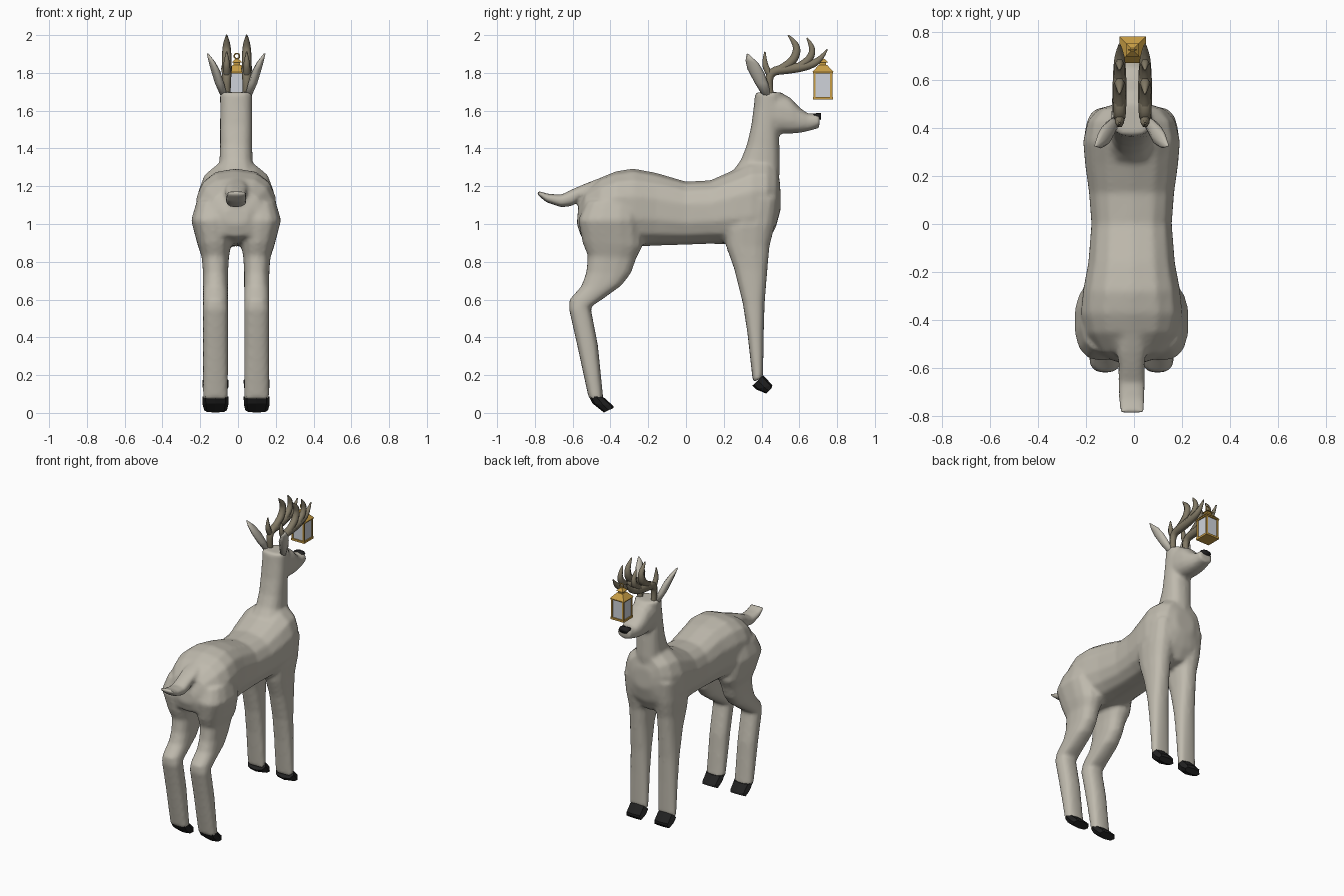
import bpy, bmesh, math
from mathutils import Vector

CX = -0.01  # centre line of the animal


def material(name, col):
    m = bpy.data.materials.new(name)
    m.diffuse_color = (*col, 1)
    return m


COAT = material("coat", (0.52, 0.49, 0.42))
HORN = material("horn", (0.22, 0.19, 0.13))
BLACK = material("black", (0.015, 0.015, 0.015))
BRASS = material("brass", (0.58, 0.34, 0.06))
GLASS = material("glass", (0.62, 0.65, 0.70))


def loft(bm, rings, xc=0.0, side=1, n=14, boxy=0.8):
    """Each ring: (y1, z1, y2, z2, half width[, x centre]) = two outline points in side view."""
    loops = []
    for r in rings:
        y1, z1, y2, z2, w = r[:5]
        x = CX + side * (r[5] if len(r) > 5 else xc)
        a, b = Vector((x, y1, z1)), Vector((x, y2, z2))
        mid, half = (a + b) / 2, (b - a) / 2
        loop = []
        for i in range(n):
            t = 2 * math.pi * i / n
            c, s = math.cos(t), math.sin(t)
            c = math.copysign(abs(c) ** boxy, c)
            s = math.copysign(abs(s) ** boxy, s)
            loop.append(bm.verts.new(mid + half * c + Vector((w * s, 0, 0))))
        loops.append(loop)
    faces = []
    for p, q in zip(loops, loops[1:]):
        for i in range(n):
            j = (i + 1) % n
            faces.append(bm.faces.new((p[i], p[j], q[j], q[i])))
    faces += [bm.faces.new(loops[0]), bm.faces.new(loops[-1])]
    bmesh.ops.recalc_face_normals(bm, faces=faces)


def finish(bm, name, mat, smooth=True):
    me = bpy.data.meshes.new(name)
    bm.to_mesh(me)
    bm.free()
    ob = bpy.data.objects.new(name, me)
    bpy.context.collection.objects.link(ob)
    me.materials.append(mat)
    for p in me.polygons:
        p.use_smooth = smooth
    return ob


# Torso, neck, head, tail and legs, fused into one skin
torso = [(-.578, 1.0, -.57, 1.09, .06), (-.555, .93, -.53, 1.18, .14),
         (-.47, .90, -.45, 1.247, .195), (-.38, .89, -.37, 1.28, .215),
         (-.27, .88, -.28, 1.294, .205), (-.16, .885, -.16, 1.272, .183),
         (0, .89, 0, 1.225, .17), (.13, .895, .13, 1.232, .18),
         (.25, .89, .25, 1.285, .197), (.35, .88, .34, 1.33, .205),
         (.43, .90, .43, 1.33, .185), (.475, .98, .48, 1.30, .14),
         (.502, 1.08, .498, 1.22, .07)]
neck = [(.24, 1.27, .49, 1.20, .12), (.29, 1.34, .498, 1.30, .09),
        (.322, 1.42, .495, 1.40, .086), (.345, 1.52, .492, 1.50, .086),
        (.358, 1.62, .51, 1.60, .086), (.366, 1.698, .51, 1.698, .086)]
head = [(.43, 1.50, .40, 1.695, .084), (.50, 1.478, .49, 1.698, .084),
        (.56, 1.478, .55, 1.672, .08), (.61, 1.483, .60, 1.618, .07),
        (.655, 1.494, .645, 1.585, .06), (.705, 1.508, .71, 1.585, .05)]
tail = [(-.48, 1.12, -.44, 1.25, .06), (-.55, 1.15, -.53, 1.215, .058),
        (-.60, 1.095, -.59, 1.19, .056), (-.66, 1.088, -.66, 1.156, .056),
        (-.74, 1.115, -.73, 1.16, .056), (-.79, 1.158, -.785, 1.176, .056)]
hind = [(-.53, 1.12, -.25, 1.12, .095, .115), (-.572, 1.02, -.24, 1.02, .115, .125),
        (-.548, .90, -.23, .88, .09, .115), (-.52, .83, -.262, .82, .073, .11),
        (-.53, .74, -.29, .74, .067, .109), (-.555, .67, -.34, .675, .067, .109),
        (-.618, .60, -.43, .61, .067, .109), (-.62, .55, -.505, .56, .067, .109),
        (-.577, .36, -.466, .36, .067, .109), (-.515, .075, -.437, .07, .067, .109)]
fore = [(.23, 1.12, .49, 1.14, .09, .105), (.20, .97, .472, 1.0, .09, .105),
        (.212, .88, .443, .88, .075, .108), (.255, .76, .432, .76, .068, .109),
        (.30, .58, .417, .58, .067, .109), (.325, .42, .412, .42, .067, .109),
        (.354, .16, .408, .19, .067, .109)]
bm = bmesh.new()
for part in (torso, neck, head, tail):
    loft(bm, part)
for s in (-1, 1):
    loft(bm, hind, side=s)
    loft(bm, fore, side=s)
body = finish(bm, "body", COAT)
rm = body.modifiers.new("fuse", 'REMESH')
rm.mode = 'VOXEL'
rm.voxel_size = 0.013
rm.use_smooth_shade = True
sm = body.modifiers.new("soften", 'SMOOTH')
sm.factor = 0.5
sm.iterations = 4

# Hooves
hind_hoof = [(-.515, .09, -.435, .082, .069), (-.495, .05, -.384, .036, .068),
             (-.435, .002, -.384, .026, .06)]
fore_hoof = [(.352, .145, .408, .2, .069), (.37, .125, .457, .147, .068),
             (.425, .102, .453, .13, .06)]
for s, label in ((-1, "left"), (1, "right")):
    for name, rings in (("hind_hoof_", hind_hoof), ("front_hoof_", fore_hoof)):
        bm = bmesh.new()
        loft(bm, rings, xc=.109, side=s, n=8)
        finish(bm, name + label, BLACK, False)

# Nose
bm = bmesh.new()
loft(bm, [(.675, 1.57, .675, 1.583, .035), (.695, 1.558, .695, 1.588, .042),
          (.716, 1.55, .714, 1.587, .035)], n=8)
finish(bm, "nose", BLACK)

# Ears: thin leaves leaning outwards
ear = [(.405, 1.68, .45, 1.68, .018, .065), (.365, 1.745, .435, 1.745, .024, .088),
       (.325, 1.82, .415, 1.80, .024, .108), (.315, 1.865, .385, 1.85, .017, .128),
       (.322, 1.902, .332, 1.9, .005, .15)]
for s, label in ((-1, "left"), (1, "right")):
    bm = bmesh.new()
    loft(bm, ear, side=s, n=8, boxy=1)
    finish(bm, "ear_" + label, COAT)

# Antlers: one beam with upright tines, points are (y, z, radius)
branches = [
    [(.45, 1.67, .02), (.435, 1.74, .022), (.45, 1.81, .026), (.54, 1.82, .03),
     (.64, 1.835, .027), (.71, 1.865, .02), (.748, 1.925, .004)],
    [(.45, 1.78, .02), (.425, 1.82, .02), (.415, 1.86, .016), (.418, 1.912, .004)],
    [(.49, 1.815, .024), (.56, 1.85, .027), (.592, 1.92, .024), (.57, 1.97, .016), (.54, 2.0, .004)],
    [(.59, 1.83, .022), (.645, 1.86, .024), (.672, 1.91, .02), (.66, 1.955, .014), (.64, 1.985, .004)],
]
for s, label in ((-1, "left"), (1, "right")):
    cu = bpy.data.curves.new("antler_" + label, 'CURVE')
    cu.dimensions = '3D'
    cu.bevel_depth = 1.0
    cu.bevel_resolution = 1
    cu.resolution_u = 4
    cu.use_fill_caps = True
    for pts in branches:
        sp = cu.splines.new('NURBS')
        sp.points.add(len(pts) - 1)
        for p, (y, z, r) in zip(sp.points, pts):
            p.co = (-0.007 + s * .053, y, z, 1)
            p.radius = r
        sp.order_u = 3
        sp.use_endpoint_u = True
    cu.materials.append(HORN)
    bpy.context.collection.objects.link(bpy.data.objects.new(cu.name, cu))

# Lantern hanging from the antler tips
LX, LY = -0.006, 0.725


def box(name, x, y, z, sx, sy, sz, mat):
    bpy.ops.mesh.primitive_cube_add(size=1, location=(LX + x, LY + y, z))
    ob = bpy.context.object
    ob.name, ob.scale = name, (sx, sy, sz)
    ob.data.materials.append(mat)


def pyramid(name, z0, z1, h0, h1):
    bpy.ops.mesh.primitive_cone_add(vertices=4, radius1=h0 * 2 ** .5, radius2=h1 * 2 ** .5,
                                    depth=z1 - z0, location=(LX, LY, (z0 + z1) / 2),
                                    rotation=(0, 0, math.pi / 4))
    bpy.context.object.name = name
    bpy.context.object.data.materials.append(BRASS)


box("lantern_glass", 0, 0, 1.738, .088, .088, .13, GLASS)
box("lantern_base", 0, 0, 1.666, .104, .104, .014, BRASS)
box("lantern_rim", 0, 0, 1.803, .104, .104, .01, BRASS)
for i in (-1, 1):
    for j in (-1, 1):
        box("lantern_post", i * .044, j * .044, 1.738, .011, .011, .135, BRASS)
pyramid("lantern_roof", 1.806, 1.842, .055, .022)
pyramid("lantern_vent", 1.842, 1.856, .017, .017)
pyramid("lantern_cap", 1.856, 1.874, .027, .008)
bpy.ops.mesh.primitive_torus_add(major_radius=.014, minor_radius=.004, major_segments=14,
                                 minor_segments=6, location=(LX, LY, 1.889),
                                 rotation=(math.pi / 2, 0, 0))
bpy.context.object.name = "lantern_ring"
bpy.context.object.data.materials.append(BRASS)
